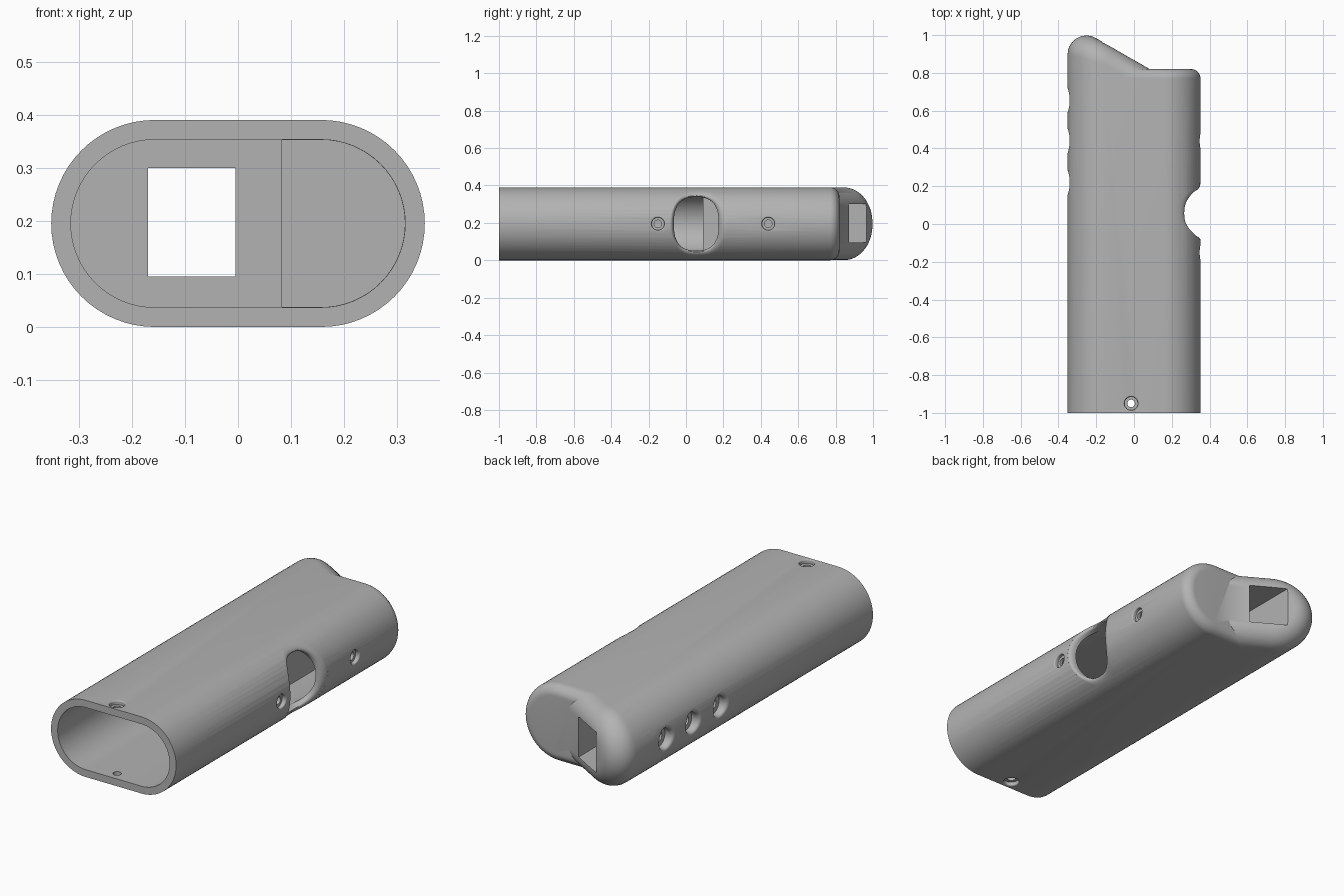
import bpy, bmesh
from math import sin, cos, pi, sqrt, tan, radians
from mathutils import Vector

if "Cube" in bpy.data.objects:
    bpy.data.objects.remove(bpy.data.objects["Cube"])

R, CX = 0.195, 0.157          # outer cross-section: end radius, arc centre
WALL = 0.037
SLOPE = radians(30)
STEP_X, STEP_Y = 0.083, 0.82  # crease between slanted and square ends

grey = bpy.data.materials.new("grey plastic")
grey.use_nodes = True
colour = (0.45, 0.45, 0.45, 1)
grey.diffuse_color = colour
grey.node_tree.nodes["Principled BSDF"].inputs["Base Color"].default_value = colour


def loft(name, rings):
    """Closed solid skinned through equal-length rings of points."""
    bm = bmesh.new()
    loops = [[bm.verts.new(p) for p in ring] for ring in rings]
    n = len(loops[0])
    for a, b in zip(loops, loops[1:]):
        for i in range(n):
            bm.faces.new((a[i], a[(i + 1) % n], b[(i + 1) % n], b[i]))
    bm.faces.new(loops[0])
    bm.faces.new(loops[-1])
    bmesh.ops.recalc_face_normals(bm, faces=bm.faces)
    mesh = bpy.data.meshes.new(name)
    bm.to_mesh(mesh)
    bm.free()
    mesh.materials.append(grey)
    obj = bpy.data.objects.new(name, mesh)
    bpy.context.collection.objects.link(obj)
    return obj


def stadium(r, seg=32):
    """Outline as (x, z, side normal)."""
    pts = []
    for side, start in ((1, -pi / 2), (-1, pi / 2)):
        for i in range(seg + 1):
            a = start + pi * i / seg
            pts.append((side * CX + r * cos(a), R + r * sin(a), Vector((cos(a), 0, sin(a)))))
    return pts


def rounded_body(name, start, outer, fillet, slope):
    """Tube whose far end is a plane at the given slope with a rolled edge."""
    normal = Vector((sin(slope), cos(slope), 0))
    rings = [[(x, start, z) for x, z, _ in stadium(outer)]]
    for k in range(11):
        ring = []
        for x, z, side in stadium(outer - fillet):
            y = STEP_Y - (x - STEP_X) * tan(slope) - fillet / cos(slope)
            ring.append(Vector((x, y, z)) + fillet * side.slerp(normal, k / 10))
        rings.append(ring)
    return loft(name, rings)


def combine(target, tool, operation):
    mod = target.modifiers.new(operation, 'BOOLEAN')
    mod.object, mod.operation, mod.solver = tool, operation, 'EXACT'
    bpy.context.view_layer.objects.active = target
    bpy.ops.object.modifier_apply(modifier=mod.name)
    bpy.data.objects.remove(tool)


def prism(name, outline, y0, y1):
    return loft(name, [[(x, y, z) for x, z in outline] for y in (y0, y1)])


def oval(y0, y1, h, power, seg=48):
    """Superellipse loop of (along, across) offsets."""
    def bend(c):
        return (1 if c > 0 else -1) * abs(c) ** (2 / power)
    angles = [2 * pi * i / seg for i in range(seg)]
    return [((y0 + y1) / 2 + (y1 - y0) / 2 * bend(cos(a)), h * bend(sin(a))) for a in angles]


def flared_hole(name, place, wall, inner, outer, fillet, floor, bore=None, bottom=0.12):
    """Opening with a rolled lip that follows the wall, optionally stepped to a bore."""
    rings = []
    if bore:
        rings += [[(u, v, bottom) for u, v in bore], [(u, v, floor) for u, v in bore]]
    rings.append([(u, v, floor) for u, v in inner])
    for k in range(9):
        a = pi / 2 * k / 8
        ring = []
        for (ui, vi), (uo, vo) in zip(inner, outer):
            t = 1 - cos(a)
            u, v = ui + (uo - ui) * t, vi + (vo - vi) * t
            ring.append((u, v, wall(v) - fillet * (1 - sin(a))))
        rings.append(ring)
    rings.append([(u, v, 0.5) for u, v in outer])
    return loft(name, [[place(*p) for p in ring] for ring in rings])


def round_wall(v):
    return CX + sqrt(R * R - v * v)


def flat_wall(v):
    return R


def on_side(sign):
    return lambda u, v, w: (sign * w, u, R + v)


def on_face(sign):
    return lambda u, v, w: (-0.015 + v, u, R + sign * w)


def disc(y, r):
    return oval(y - r, y + r, r, 2)


# Shell: square-ended tube joined with the slanted tip
body = rounded_body("handle_shell", -1, R, 0.05, 0)
combine(body, rounded_body("slanted_tip", 0.3, R - 0.0004, 0.1, SLOPE), 'UNION')

# Main cavity, side pocket behind it, and square channel through the tip
inner = [(x, z) for x, z, _ in stadium(R - WALL)]
combine(body, prism("cavity", inner, -1.1, 0.09), 'DIFFERENCE')
pocket = [(x, z) for x, z, _ in stadium(R - WALL - 0.0004) if x > STEP_X]
pocket += [(STEP_X, pocket[-1][1]), (STEP_X, pocket[0][1])]
combine(body, prism("pocket", pocket, 0.05, 0.78), 'DIFFERENCE')
window = [(-0.17, 0.095), (-0.005, 0.095), (-0.005, 0.3), (-0.17, 0.3)]
combine(body, prism("channel", window, 0.05, 1.2), 'DIFFERENCE')

# Thumb opening
combine(body, flared_hole("thumb_opening", on_side(1), round_wall,
                          oval(-0.065, 0.175, 0.143, 2.6), oval(-0.085, 0.22, 0.186, 2.1),
                          0.035, 0.12), 'DIFFERENCE')

# Screw holes on the thumb side
for y in (-0.15, 0.44):
    combine(body, flared_hole("side_screw", on_side(1), round_wall, disc(y, 0.034), disc(y, 0.042),
                              0.008, 0.33, disc(y, 0.02), 0.25), 'DIFFERENCE')

# Finger button holes
for y in (0.22, 0.44, 0.655):
    combine(body, flared_hole("button_hole", on_side(-1), round_wall, disc(y, 0.05), disc(y, 0.07),
                              0.02, 0.305, disc(y, 0.025), 0.1), 'DIFFERENCE')

# Screw holes near the open end, above and below
for sign in (1, -1):
    combine(body, flared_hole("end_screw", on_face(sign), flat_wall, disc(-0.95, 0.036), disc(-0.95, 0.042),
                              0.006, 0.175, disc(-0.95, 0.02), 0.1), 'DIFFERENCE')

bpy.ops.object.select_all(action='DESELECT')
body.select_set(True)
bpy.context.view_layer.objects.active = body
bpy.ops.object.shade_smooth_by_angle(angle=radians(30))
